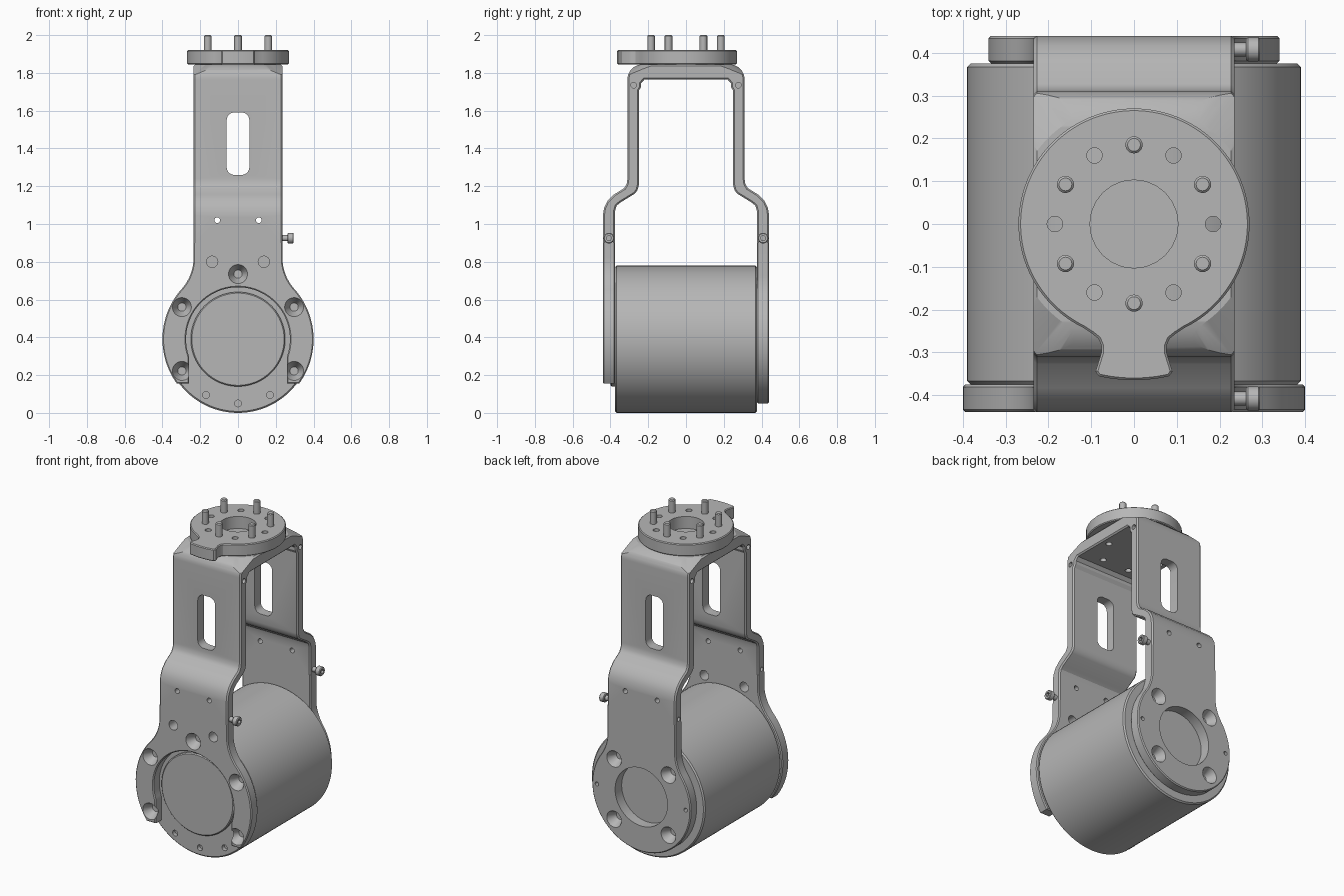
import bpy, bmesh
from math import sin, cos, atan2, asin, acos, sqrt, pi, radians

old = bpy.data.objects.get("Cube")
if old:
    bpy.data.objects.remove(old, do_unlink=True)

grey = bpy.data.materials.new("machined_grey")
grey.use_nodes = True
colour = (0.47, 0.47, 0.47, 1)
grey.diffuse_color = colour
for node in grey.node_tree.nodes:
    if node.type == 'BSDF_PRINCIPLED':
        node.inputs["Base Color"].default_value = colour

AXIS = 0.39    # height of the motor axis
SEAM = 0.9     # height where the plates meet the yoke
HALF = 0.235   # half width of the yoke
OUT, INNER = 0.44, 0.375


def arc(u, v, r, start, end, n=24):
    return [(u + r * cos(start + (end - start) * i / n),
             v + r * sin(start + (end - start) * i / n)) for i in range(n + 1)]


def mirrored(half):
    """Close a half outline by reflecting it across the vertical axis."""
    return half + [(-u, v) for u, v in reversed(half) if abs(u) > 1e-5]


def prism(name, axis, pts, lo, hi, bevel=0, far=None, seam=None):
    """Solid between an outline at lo and the same (or another) one at hi."""
    place = {'x': lambda u, v, w: (w, u, v),
             'y': lambda u, v, w: (u, w, v),
             'z': lambda u, v, w: (u, v, w)}[axis]
    bm = bmesh.new()
    a = [bm.verts.new(place(u, v, lo)) for u, v in pts]
    b = [bm.verts.new(place(u, v, hi)) for u, v in (far or pts)]
    caps = [bm.faces.new(a), bm.faces.new(b)]
    for i in range(len(a)):
        j = (i + 1) % len(a)
        bm.faces.new((a[i], a[j], b[j], b[i]))
    bmesh.ops.recalc_face_normals(bm, faces=bm.faces[:])
    if bevel:
        rim = [e for f in caps for e in f.edges
               if seam is None or any(abs(v.co.z - seam) > 1e-4 for v in e.verts)]
        bmesh.ops.bevel(bm, geom=rim, offset=bevel, segments=1,
                        affect='EDGES', clamp_overlap=False)
    mesh = bpy.data.meshes.new(name)
    bm.to_mesh(mesh)
    bm.free()
    mesh.materials.append(grey)
    obj = bpy.data.objects.new(name, mesh)
    bpy.context.collection.objects.link(obj)
    return obj


def rod(name, axis, u, v, r, lo, hi, bevel=0, r2=None):
    n = 96 if r > 0.15 else 24
    ring = arc(u, v, r, 0, 2 * pi, n)[:-1]
    far = arc(u, v, r2, 0, 2 * pi, n)[:-1] if r2 else None
    return prism(name, axis, ring, lo, hi, bevel, far)


def cut(obj, *cutters, operation='DIFFERENCE'):
    for cutter in cutters:
        cutter.hide_render = True
        mod = obj.modifiers.new("cut", 'BOOLEAN')
        mod.operation = operation
        mod.solver = 'EXACT'
        mod.object = cutter
        bpy.context.view_layer.objects.active = obj
        bpy.ops.object.modifier_apply(modifier=mod.name)
        bpy.data.objects.remove(cutter, do_unlink=True)


def hole(axis, u, v, r, lo, hi, r2=None):
    return rod("cutter", axis, u, v, r, lo, hi, 0, r2)


def shoulder(radius, fillet=0.25):
    """Yoke edge flowing through a fillet into a disc; also gives the disc angle."""
    fx = HALF + fillet
    dz = sqrt((radius + fillet) ** 2 - fx ** 2)
    angle = atan2(dz, fx)
    edge = [(HALF, SEAM)] + arc(fx, AXIS + dz, fillet, pi, pi + angle, 14)
    return edge[:-1], angle


# Yoke: bent strap with a conical relief around its top
profile = [(0, 1.845)]
profile += arc(0.23, 1.765, 0.08, pi / 2, 0, 10)
profile += [(0.31, 1.24), (0.314, 1.212), (0.327, 1.19), (0.383, 1.155),
            (0.416, 1.122), (0.434, 1.085), (OUT, 1.045)]
profile += [(OUT, SEAM), (INNER, SEAM)]
profile += [(INNER, 1.07), (0.368, 1.096), (0.35, 1.112), (0.272, 1.16),
            (0.257, 1.178), (0.25, 1.205)]
profile += [(0.25, 1.705), (0.238, 1.725), (0.238, 1.745), (0.22, 1.765), (0, 1.765)]
yoke = prism("yoke", 'x', mirrored(profile), -HALF, HALF, 0.008, seam=SEAM)
cut(yoke, hole('z', 0, 0, 2.066, 0.85, 1.85, 0.275), operation='INTERSECT')

# Rounded windows through both arms, and small fixing holes
window = (arc(0.02, 1.55, 0.04, 0, pi / 2, 6) + arc(-0.02, 1.55, 0.04, pi / 2, pi, 6)
          + arc(-0.02, 1.3, 0.04, pi, 1.5 * pi, 6) + arc(0.02, 1.3, 0.04, 1.5 * pi, 2 * pi, 6))
cut(yoke, prism("cutter", 'y', window, -0.6, 0.6))
for s in (-1, 1):
    cut(yoke, hole('y', s * 0.11, 1.02, 0.015, -0.6, 0.6),
        hole('x', s * 0.277, 1.735, 0.015, 0.2, 0.3),
        hole('x', s * 0.277, 1.735, 0.015, -0.3, -0.2),
        hole('x', s * 0.408, 0.925, 0.013, -0.3, -0.2))

# Front plate: open horseshoe
edge, angle = shoulder(0.4)
half = edge + arc(0, AXIS, 0.4, angle, asin((0.155 - AXIS) / 0.4), 30)
half += [(0.26, 0.155)] + arc(0, AXIS, 0.275, -acos(0.26 / 0.275), pi / 2, 36)
front_plate = prism("front_plate", 'y', mirrored(half), -OUT, -INNER, 0.006, seam=SEAM)
for x, z in ((0, 0.735), (0.297, 0.56), (-0.297, 0.56), (0.297, 0.222), (-0.297, 0.222)):
    cut(front_plate, hole('y', x, z, 0.053, -0.445, -0.385, 0.022))
for s in (-1, 1):
    cut(front_plate, hole('y', s * 0.137, 0.8, 0.03, -0.5, -0.3))

# Back plate: full disc with a round opening
edge, angle = shoulder(0.34)
half = edge + arc(0, AXIS, 0.34, angle, -pi / 2, 40)
back_plate = prism("back_plate", 'y', mirrored(half), INNER, OUT, 0.006, seam=SEAM)
cut(back_plate, hole('y', 0, AXIS, 0.18, 0.3, 0.5))
for sx in (-1, 1):
    cut(back_plate, hole('y', sx * 0.305, AXIS, 0.012, 0.41, 0.5))
    for sz in (-1, 1):
        cut(back_plate, hole('y', sx * 0.187, AXIS + sz * 0.187, 0.022, 0.385, 0.445, 0.053))

# Motor body and its raised front face
motor = rod("motor_body", 'y', 0, AXIS, 0.39, -INNER, INNER, 0.008)
for x, z in ((0, 0.05), (0.17, 0.095), (-0.17, 0.095)):
    cut(motor, hole('y', x, z, 0.018, -0.5, -0.35))
rod("motor_face", 'y', 0, AXIS, 0.25, -0.4, -0.37, 0.006)

# Mounting flange with a flared tab
tab = [(0.098, -0.256), (0.083, -0.268), (0.076, -0.285), (0.076, -0.3), (0.09, -0.345)]
half = arc(0, 0, 0.27, pi / 2, radians(-64), 48) + tab
half += arc(0, 0, 0.365, radians(-77), -pi / 2, 6)
flange = prism("mounting_flange", 'z', mirrored(half), 1.845, 1.92, 0.005)
cut(flange, hole('z', 0, 0, 0.103, 1.8, 2))
for i in range(6):
    a = i * pi / 3
    for part in (flange, yoke):
        cut(part, hole('z', 0.185 * cos(a), 0.185 * sin(a), 0.018, 1.7, 2))
    a += pi / 6
    rod("flange_pin", 'z', 0.185 * cos(a), 0.185 * sin(a), 0.02, 1.85, 2, 0.005)

# Clamp screws on the side of both arms
for y in (-0.408, 0.408):
    rod("screw_shank", 'x', y, 0.925, 0.016, 0.22, 0.268)
    head = rod("screw_head", 'x', y, 0.925, 0.028, 0.262, 0.295, 0.004)
    socket = arc(y, 0.925, 0.014, 0, 2 * pi, 6)[:-1]
    cut(head, prism("cutter", 'x', socket, 0.278, 0.32))

# Smooth the curved walls while keeping machined edges crisp
bpy.ops.object.select_all(action='DESELECT')
for obj in bpy.context.scene.objects:
    if obj.type == 'MESH' and grey.name in obj.data.materials:
        obj.select_set(True)
        bpy.context.view_layer.objects.active = obj
bpy.ops.object.shade_smooth_by_angle(angle=radians(28))
